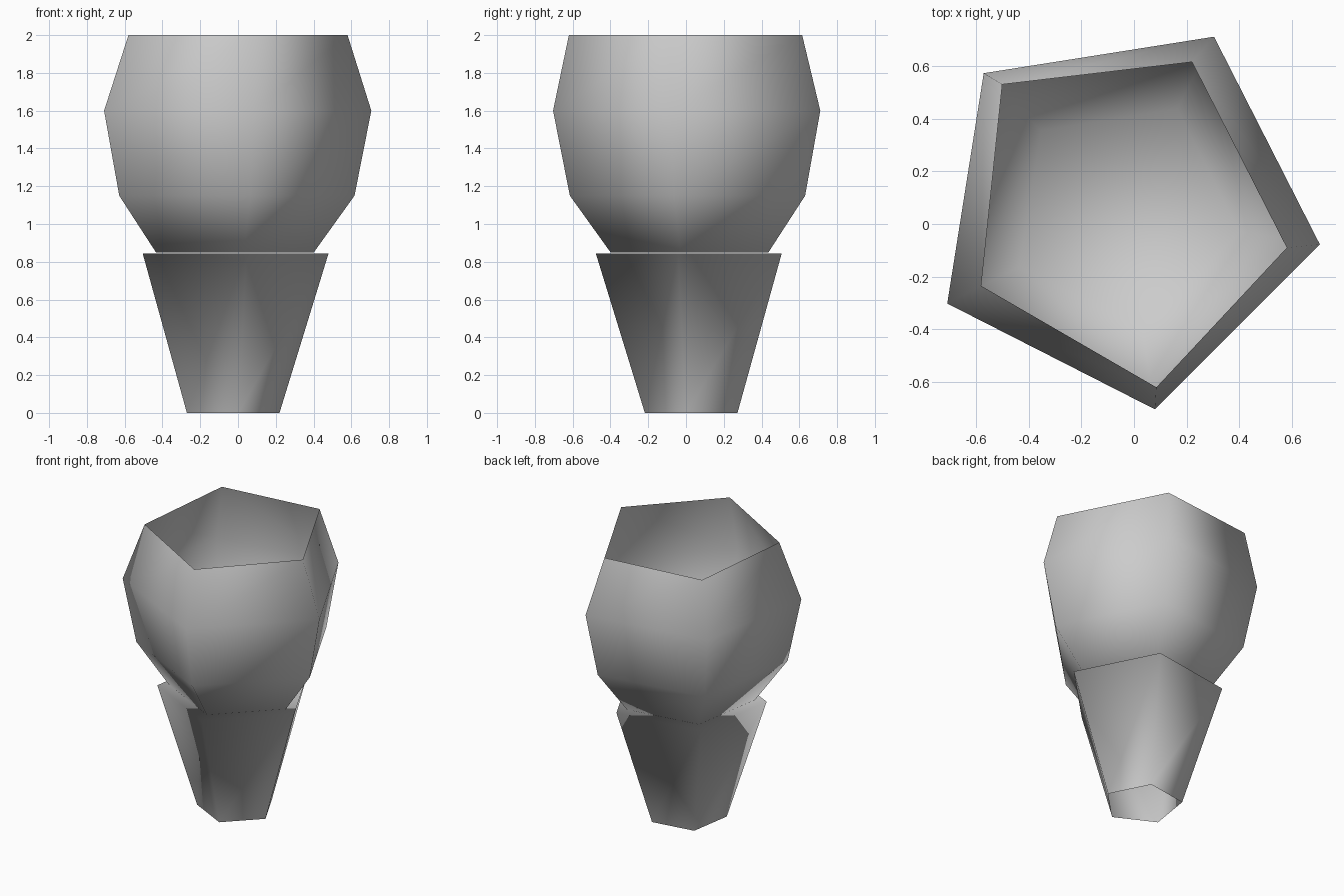
import bpy
import bmesh
from math import cos, sin, radians

old = bpy.data.objects.get("Cube")
if old:
    bpy.data.objects.remove(old)

CENTRE_X, CENTRE_Y = -0.038, 0.04
CORNERS = [radians(-9 + 72 * i) for i in range(5)]

# One plain grey for everything
grey = bpy.data.materials.new("plain grey")
grey.use_nodes = True
grey.diffuse_color = (0.6, 0.6, 0.6, 1)
grey.node_tree.nodes["Principled BSDF"].inputs["Base Color"].default_value = (0.6, 0.6, 0.6, 1)


def pentagon(radius, z):
    """Corners of a regular five-sided ring."""
    return [(CENTRE_X + radius * cos(a), CENTRE_Y + radius * sin(a), z) for a in CORNERS]


def five_sided_shell(name, rings, floor_ring):
    """Skin a stack of rings (bottom first) and close one of them with a floor."""
    bm = bmesh.new()
    loops = [[bm.verts.new(p) for p in ring] for ring in rings]
    for low, high in zip(loops, loops[1:]):
        for i in range(5):
            j = (i + 1) % 5
            bm.faces.new((low[i], low[j], high[j], high[i]))
    # The floor faces down so the shading rolls under the edge
    bm.faces.new(loops[floor_ring][::-1])
    for face in bm.faces:
        face.smooth = True
    mesh = bpy.data.meshes.new(name)
    bm.to_mesh(mesh)
    bm.free()
    mesh.materials.append(grey)
    obj = bpy.data.objects.new(name, mesh)
    bpy.context.collection.objects.link(obj)
    return obj


# Open bowl with a slightly uneven rim
rim = [(0.58, -0.09, 2), (0.22, 0.615, 2), (-0.5, 0.53, 2), (-0.58, -0.235, 2), (0.085, -0.62, 2)]
five_sided_shell(
    "bowl",
    [pentagon(0.445, 0.85), pentagon(0.663, 1.15), pentagon(0.753, 1.6), rim],
    0,
)

# Tapered foot, open underneath and closed where the bowl rests
five_sided_shell("foot", [pentagon(0.261, 0), pentagon(0.524, 0.845)], 1)
